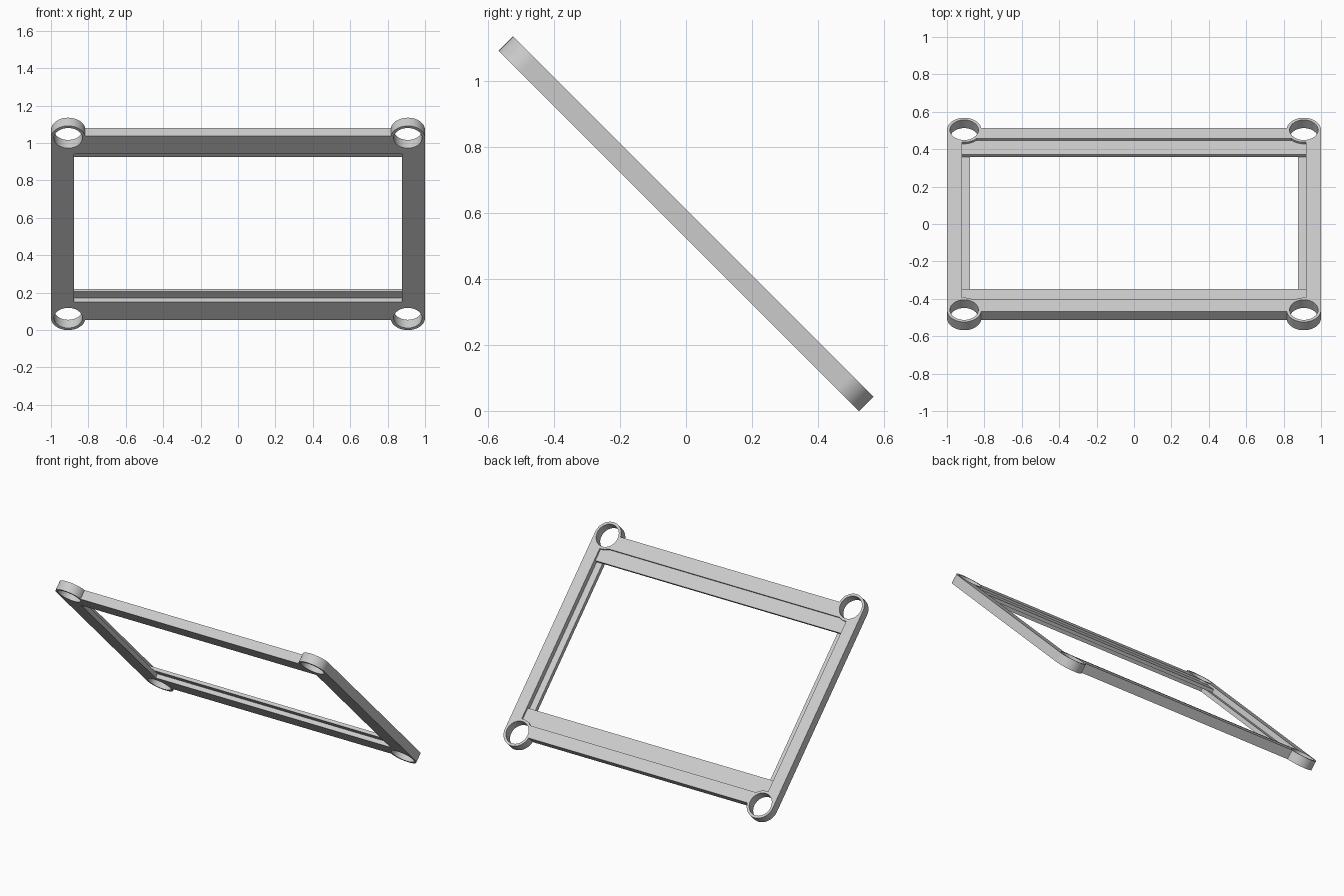
import bpy, bmesh, math
from mathutils import Matrix

if "Cube" in bpy.data.objects:
    bpy.data.objects.remove(bpy.data.objects["Cube"])

mat = bpy.data.materials.new("light_grey")
mat.use_nodes = True
GREY = (0.6, 0.6, 0.6, 1)
mat.diffuse_color = GREY
mat.node_tree.nodes["Principled BSDF"].inputs["Base Color"].default_value = GREY

# Flat frame layout: x across, y down the slope, z out of the face
T = 0.031                      # half thickness
LIP_TOP, LIP_BOTTOM = 0.018, -0.003
RING_X, RING_Y = 0.908, 0.68
RING_OUT, RING_IN = 0.092, 0.076
TILT = Matrix.Translation((0, 0, 0.567)) @ Matrix.Rotation(math.radians(-45), 4, 'X')
CORNERS = [(sx, sy) for sy in (-1, 1) for sx in (-1, 1)]


def finish(name, bm):
    bmesh.ops.recalc_face_normals(bm, faces=bm.faces)
    mesh = bpy.data.meshes.new(name)
    bm.to_mesh(mesh)
    bm.free()
    mesh.materials.append(mat)
    ob = bpy.data.objects.new(name, mesh)
    bpy.context.collection.objects.link(ob)
    ob.matrix_world = TILT
    return ob


def prism(name, points, offset):
    """Extrude a closed 3D outline by an offset."""
    bm = bmesh.new()
    face = bm.faces.new([bm.verts.new(p) for p in points])
    ext = bmesh.ops.extrude_face_region(bm, geom=[face])
    bmesh.ops.translate(bm, vec=offset,
                        verts=[v for v in ext["geom"] if isinstance(v, bmesh.types.BMVert)])
    return finish(name, bm)


def bore(ob, cutter):
    mod = ob.modifiers.new("ring_holes", 'BOOLEAN')
    mod.operation = 'DIFFERENCE'
    mod.solver = 'EXACT'
    mod.object = cutter


# Cutter that clears the bars from the corner holes
bm = bmesh.new()
for sx, sy in CORNERS:
    bmesh.ops.create_cone(bm, cap_ends=True, segments=48, depth=0.2,
                          radius1=0.084, radius2=0.084,
                          matrix=Matrix.Translation((sx * RING_X, sy * RING_Y, 0)))
cutter = finish("hole_cutter", bm)
cutter.hide_render = True
cutter.hide_viewport = True
cutter.display_type = 'WIRE'

# Long rails with a shallow rabbet and a thin inner lip
for name, s, rabbet in (("upper_rail", -1, 0.60), ("lower_rail", 1, 0.615)):
    profile = [(0.694, -T), (0.694, T), (rabbet, T), (rabbet, LIP_TOP),
               (0.509, LIP_TOP), (0.509, LIP_BOTTOM), (0.559, LIP_BOTTOM), (0.559, -T)]
    rail = prism(name, [(-0.92, s * y, z) for y, z in profile], (1.84, 0, 0))
    bore(rail, cutter)

# Side rails with a deep step
for name, s in (("right_rail", -1), ("left_rail", 1)):
    profile = [(1.0, -T), (1.0, T), (0.92, T), (0.92, LIP_BOTTOM),
               (0.877, LIP_BOTTOM), (0.877, -T)]
    rail = prism(name, [(s * x, -RING_Y, z) for x, z in profile], (0, 2 * RING_Y, 0))
    bore(rail, cutter)

# Corner rings
names = ("upper_right_ring", "upper_left_ring", "lower_right_ring", "lower_left_ring")
for name, (sx, sy) in zip(names, CORNERS):
    bm = bmesh.new()
    section = [(RING_IN, -T), (RING_OUT, -T), (RING_OUT, T), (RING_IN, T)]
    verts = [bm.verts.new((r, 0, z)) for r, z in section]
    edges = [bm.edges.new((verts[i], verts[(i + 1) % 4])) for i in range(4)]
    bmesh.ops.spin(bm, geom=verts + edges, cent=(0, 0, 0), axis=(0, 0, 1),
                   angle=math.tau, steps=48, use_duplicate=False)
    bmesh.ops.remove_doubles(bm, verts=bm.verts, dist=0.0005)
    bmesh.ops.translate(bm, verts=bm.verts, vec=(sx * RING_X, sy * RING_Y, 0))
    ring = finish(name, bm)
    bpy.ops.object.select_all(action='DESELECT')
    ring.select_set(True)
    bpy.context.view_layer.objects.active = ring
    bpy.ops.object.shade_smooth_by_angle(angle=math.radians(30))
